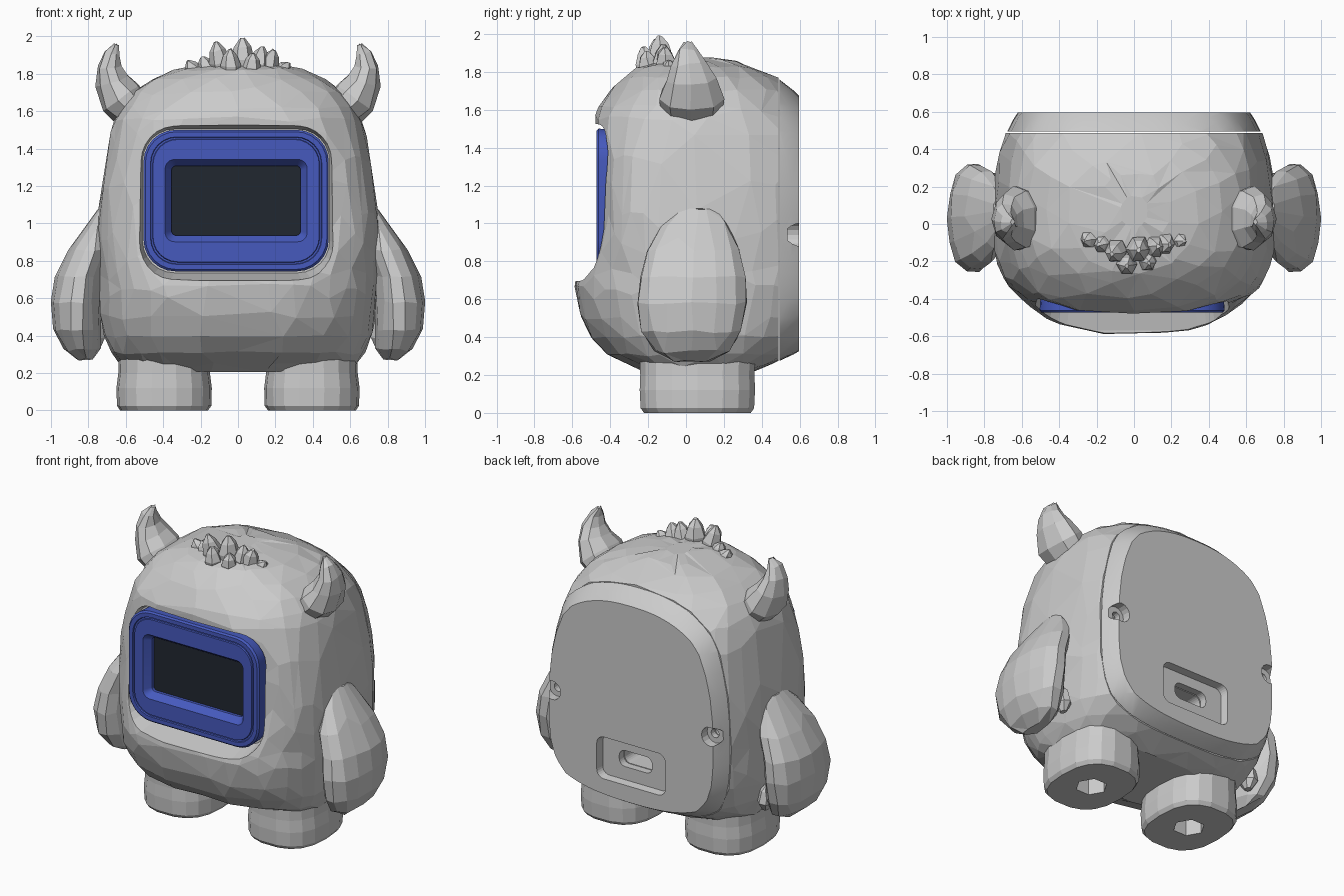
import bpy, bmesh, random
from math import sin, cos, pi, copysign
from mathutils import Vector

if "Cube" in bpy.data.objects:
    bpy.data.objects.remove(bpy.data.objects["Cube"])

random.seed(4)


def loft(name, rings, jitter=0.0, colour=None, cutter=False):
    """Closed skin through a stack of equal-length point rings."""
    bm = bmesh.new()
    rows = [[bm.verts.new(Vector(p) + Vector([random.uniform(-jitter, jitter) for _ in range(3)]))
             for p in ring] for ring in rings]
    n = len(rows[0])
    for a, b in zip(rows, rows[1:]):
        for i in range(n):
            j = (i + 1) % n
            bm.faces.new((a[i], a[j], b[j], b[i]))
    bm.faces.new(rows[0][::-1])
    bm.faces.new(rows[-1])
    bmesh.ops.recalc_face_normals(bm, faces=bm.faces)
    me = bpy.data.meshes.new(name)
    bm.to_mesh(me)
    bm.free()
    ob = bpy.data.objects.new(name, me)
    bpy.context.collection.objects.link(ob)
    if colour:
        mat = bpy.data.materials.new(name)
        mat.diffuse_color = (*colour, 1)
        mat.use_nodes = True
        mat.node_tree.nodes["Principled BSDF"].inputs["Base Color"].default_value = mat.diffuse_color
        me.materials.append(mat)
    if cutter:
        ob.hide_render = True
        ob.hide_set(True)
    return ob


def spow(v, n):
    return copysign(abs(v) ** (2 / n), v)


def oval(z, cx, cy, rx, ry, n=2.0, seg=14):
    return [(cx + rx * spow(cos(2 * pi * i / seg), n), cy + ry * spow(sin(2 * pi * i / seg), n), z)
            for i in range(seg)]


def rrect(w, h, r, y, cx=0.0, cz=0.0, seg=6):
    pts = []
    for k, (sx, sz) in enumerate(((1, 1), (-1, 1), (-1, -1), (1, -1))):
        for i in range(seg + 1):
            a = (k + i / seg) * pi / 2
            pts.append((cx + sx * (w - r) + r * cos(a), y, cz + sz * (h - r) + r * sin(a)))
    return pts


def disc_y(r, y, cx, cz, seg=16):
    return [(cx + r * cos(2 * pi * i / seg), y, cz + r * sin(2 * pi * i / seg)) for i in range(seg)]


def spike(path, flat=1.0, seg=7):
    """Rings round a path of (x, y, z, radius); flat widens them along y."""
    pts = [Vector(p[:3]) for p in path]
    rings = []
    for i, p in enumerate(pts):
        t = (pts[min(i + 1, len(pts) - 1)] - pts[max(i - 1, 0)]).normalized()
        u = Vector((0, 1, 0)).cross(t).normalized()
        v = t.cross(u)
        r = path[i][3]
        rings.append([p + u * r * cos(2 * pi * k / seg) + v * r * flat * sin(2 * pi * k / seg)
                      for k in range(seg)])
    return rings


def decimate(ob, ratio):
    ob.modifiers.new("facets", "DECIMATE").ratio = ratio


def boolean(ob, cutter, op="DIFFERENCE"):
    m = ob.modifiers.new("cut", "BOOLEAN")
    m.operation, m.solver, m.object = op, "EXACT", cutter


def mirror(ob):
    ob.modifiers.new("mirror", "MIRROR")


def smooth(ob):
    bpy.ops.object.select_all(action="DESELECT")
    ob.select_set(True)
    bpy.context.view_layer.objects.active = ob
    bpy.ops.object.shade_smooth_by_angle(angle=0.5)


# Body profile: height, half width, front y, back y, front squareness
PROFILE = [(.21, .56, -.20, .33, 2.8), (.25, .63, -.28, .44, 2.6), (.31, .68, -.42, .57, 2.5),
           (.40, .715, -.505, .72, 2.5), (.50, .735, -.555, .80, 2.5), (.60, .745, -.58, .84, 2.5),
           (.68, .75, -.59, .85, 2.5), (.74, .75, -.57, .86, 2.6), (.82, .75, -.525, .86, 3.0),
           (.92, .75, -.49, .86, 3.4), (1.05, .745, -.472, .86, 3.6), (1.2, .73, -.465, .85, 3.6),
           (1.35, .705, -.468, .82, 3.4), (1.48, .68, -.475, .77, 3.0), (1.56, .66, -.478, .71, 2.7),
           (1.62, .63, -.455, .65, 2.5), (1.70, .57, -.40, .57, 2.3), (1.77, .47, -.335, .48, 2.2),
           (1.82, .35, -.265, .37, 2.1), (1.855, .20, -.15, .27, 2.0), (1.87, .07, -.02, .15, 2.0)]


def body_ring(z, w, yf, yb, nf, seg=40):
    ring = []
    for i in range(seg):
        a = 2 * pi * i / seg
        n, reach = (nf, .05 - yf) if sin(a) < 0 else (2.5, yb - .05)
        ring.append((w * spow(cos(a), n), .05 + reach * spow(sin(a), n), z))
    return ring


def slab(name, y0, y1):
    return loft(name, [rrect(1.5, 1.5, .1, y, 0, 1) for y in (y0, y1)], cutter=True)


# Faceted body shell with a flared pocket for the face
body = loft("body", [body_ring(*p) for p in PROFILE], jitter=.007)
decimate(body, .45)
boolean(body, slab("body_trim", .487, 2))
boolean(body, loft("face_pocket", [rrect(.50, .384, .17, -.37, -.01, 1.12),
                                   rrect(.55, .425, .2, -.57, -.01, 1.12),
                                   rrect(.55, .425, .2, -.8, -.01, 1.12)], cutter=True))

# Smooth back cover, separated by a thin seam
cover = loft("back_cover", [body_ring(*p, seg=64) for p in PROFILE])
boolean(cover, slab("cover_keep", .494, .596), "INTERSECT")
boolean(cover, loft("port_recess", [rrect(.25, .135, .05, .545, 0, .58),
                                    rrect(.28, .16, .06, .7, 0, .58)], cutter=True))
port = loft("port_slot", [rrect(.125, .055, .045, y, 0, .59) for y in (.3, .7)], cutter=True)
boolean(cover, port)
boolean(body, port)
for side in (-1, 1):
    boolean(cover, loft("screw_sink", [disc_y(.065, y, side * .6, .94) for y in (.535, .7)], cutter=True))
    hole = loft("screw_hole", [disc_y(.03, y, side * .595, .94) for y in (.42, .7)], cutter=True)
    boolean(cover, hole)
    boolean(body, hole)
smooth(cover)

# Blue face frame: stepped rim, thin groove, sloped window
FRAME = [(.488, .376, .165, -.37), (.495, .378, .17, -.462), (.485, .368, .165, -.473),
         (.458, .341, .14, -.473), (.455, .338, .138, -.464), (.447, .33, .135, -.464),
         (.444, .327, .133, -.473), (.38, .22, .05, -.473), (.345, .186, .025, -.425),
         (.345, .186, .025, -.38)]
frame = loft("face_frame", [rrect(*f, -.01, 1.122) for f in FRAME], colour=(.061, .102, .515))
smooth(frame)
loft("screen", [rrect(.346, .187, .02, y, -.01, 1.122) for y in (-.376, -.405)],
     colour=(.015, .02, .03))

# Arms: flattened teardrops with a small thumb
ARM = [(.275, .82, .03, .04, .11), (.33, .84, .03, .10, .20), (.43, .86, .03, .13, .265),
       (.58, .865, .035, .135, .295), (.72, .848, .035, .13, .28), (.86, .79, .04, .115, .245),
       (.98, .745, .05, .075, .18), (1.08, .71, .06, .04, .09)]
arm = loft("arms", [oval(*a, n=2.1) for a in ARM], jitter=.008)
decimate(arm, .75)
mirror(arm)
thumb = loft("thumbs", spike([(.75, .21, .34, .02), (.755, .21, .39, .05),
                              (.76, .20, .46, .045), (.78, .17, .54, .015)], 1.3))
mirror(thumb)

# Feet with hexagonal sockets underneath
FOOT = [(0, .235, .285), (.025, .252, .303), (.12, .255, .308), (.2, .245, .305), (.34, .24, .31)]
foot = loft("feet", [oval(z, .395, .06, rx, ry, 2.6, 18) for z, rx, ry in FOOT], jitter=.0)
boolean(foot, loft("foot_socket", [oval(z, .395, .06, .1, .1, 2, 6) for z in (-.1, .13)], cutter=True))
mirror(foot)

# Horns curving outward then up
HORN = [(.55, .03, 1.59, .11), (.625, .03, 1.67, .122), (.675, .025, 1.76, .092),
        (.688, .015, 1.84, .066), (.675, .01, 1.91, .04), (.65, .01, 1.955, .012)]
horn = loft("horns", spike(HORN, 1.45, 9), jitter=.006)
mirror(horn)

# Hair tuft: base x, base y, tip x, tip y, tip z, radius
TUFT = [(.02, -.13, .025, -.14, 1.99, .065), (-.07, -.13, -.12, -.16, 1.97, .06),
        (.09, -.12, .13, -.12, 1.945, .055), (.14, -.10, .19, -.11, 1.93, .055),
        (-.14, -.10, -.19, -.11, 1.89, .05), (-.20, -.07, -.27, -.09, 1.87, .05),
        (.20, -.08, .27, -.09, 1.86, .045), (-.04, -.20, -.04, -.225, 1.93, .055),
        (.07, -.19, .08, -.21, 1.91, .05)]
for bx, by, tx, ty, tz, r in TUFT:
    base, tip = Vector((bx, by, 1.76)), Vector((tx, ty, tz))
    path = [(*base.lerp(tip, f), r * s) for f, s in ((0, .8), (.5, 1), (.8, .7), (1, .2))]
    loft("hair_tuft", spike(path, 1.1, 6), jitter=.004)
